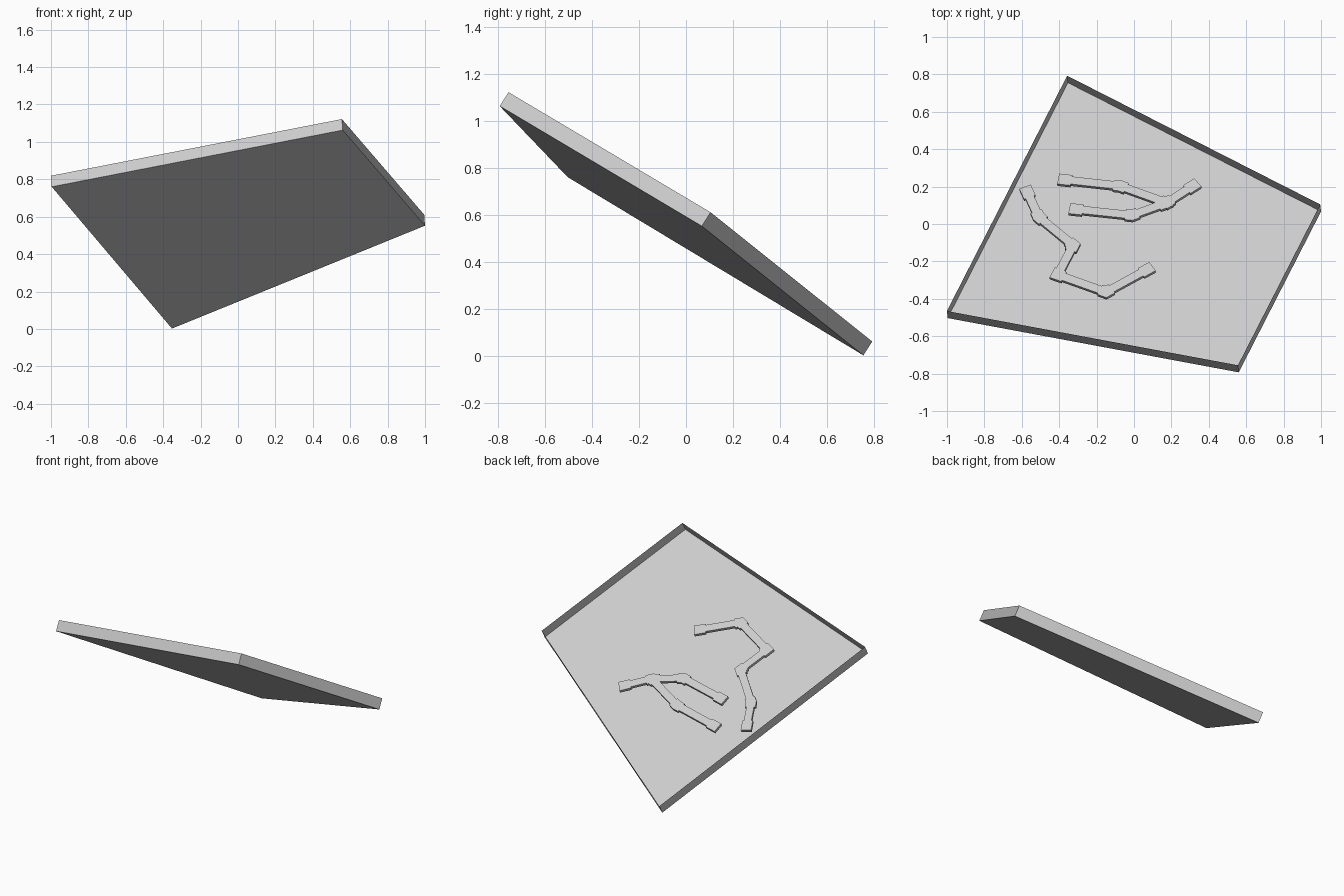
import bpy
import bmesh
from mathutils import Vector

if "Cube" in bpy.data.objects:
    bpy.data.objects.remove(bpy.data.objects["Cube"])

# Tilted base plane: floor corners of the open tray
FLOOR = [Vector(p) for p in ((-0.996, -0.503, 0.76), (0.56, -0.793, 1.063),
                             (1.0, 0.067, 0.552), (-0.353, 0.755, 0.002))]
N = (FLOOR[1] - FLOOR[0]).cross(FLOOR[3] - FLOOR[0]).normalized()
DEPTH = 0.07


def add_object(name, bm):
    mesh = bpy.data.meshes.new(name)
    bm.to_mesh(mesh)
    bm.free()
    obj = bpy.data.objects.new(name, mesh)
    bpy.context.collection.objects.link(obj)
    return obj


def on_plane(x, y, height):
    """Point seen from above at (x, y), lying 'height' above the tray floor."""
    o = FLOOR[0] + N * height
    return Vector((x, y, o.z - (N.x * (x - o.x) + N.y * (y - o.y)) / N.z))


def side_offset(d_in, d_out, half):
    """Mitred sideways offset between two path directions."""
    a, b = N.cross(d_in), N.cross(d_out)
    m = (a + b).normalized()
    return m * (half / m.dot(a))


def ribbon(bm, path, top=0.053, thick=0.02, narrow=0.024, wide=0.033, reach=0.036):
    """Flat bar along a path, with a wider block at every joint and end."""
    pts = [on_plane(x, y, top) for x, y in path]
    dirs = [(b - a).normalized() for a, b in zip(pts, pts[1:])]
    left, right = [], []

    def station(p, off):
        left.append(p + off)
        right.append(p - off)

    last = len(pts) - 1
    for i, p in enumerate(pts):
        d_in, d_out = dirs[max(i - 1, 0)], dirs[min(i, last - 1)]
        s_in, s_out = N.cross(d_in), N.cross(d_out)
        before, after = p - d_in * reach, p + d_out * reach
        if i > 0:
            station(before, s_in * narrow)
        station(before, s_in * wide)
        if 0 < i < last:
            station(p, side_offset(d_in, d_out, wide))
        station(after, s_out * wide)
        if i < last:
            station(after, s_out * narrow)
    outline = right + left[::-1]
    upper = [bm.verts.new(v) for v in outline]
    lower = [bm.verts.new(v - N * thick) for v in outline]
    bm.faces.new(upper)
    bm.faces.new(lower[::-1])
    for i in range(len(outline)):
        j = (i + 1) % len(outline)
        bm.faces.new((lower[i], lower[j], upper[j], upper[i]))


# Open tray: floor and four thin walls
bm = bmesh.new()
low = [bm.verts.new(p) for p in FLOOR]
high = [bm.verts.new(p + N * DEPTH) for p in FLOOR]
bm.faces.new(low[::-1])
for i in range(4):
    j = (i + 1) % 4
    bm.faces.new((low[i], low[j], high[j], high[i]))
add_object("open_tray", bm)

# Zigzag bar
bm = bmesh.new()
ribbon(bm, [(-0.57, 0.172), (-0.51, 0.04), (-0.325, -0.112),
            (-0.408, -0.27), (-0.15, -0.362), (0.068, -0.243)])
add_object("zigzag_bar", bm)

# Forked bar: long arm plus a shorter branch meeting at the joint
bm = bmesh.new()
ribbon(bm, [(-0.37, 0.238), (-0.075, 0.205), (0.175, 0.115), (0.312, 0.204)])
add_object("fork_long_arm", bm)
bm = bmesh.new()
ribbon(bm, [(-0.31, 0.08), (-0.012, 0.048), (0.165, 0.112)])
add_object("fork_short_arm", bm)
